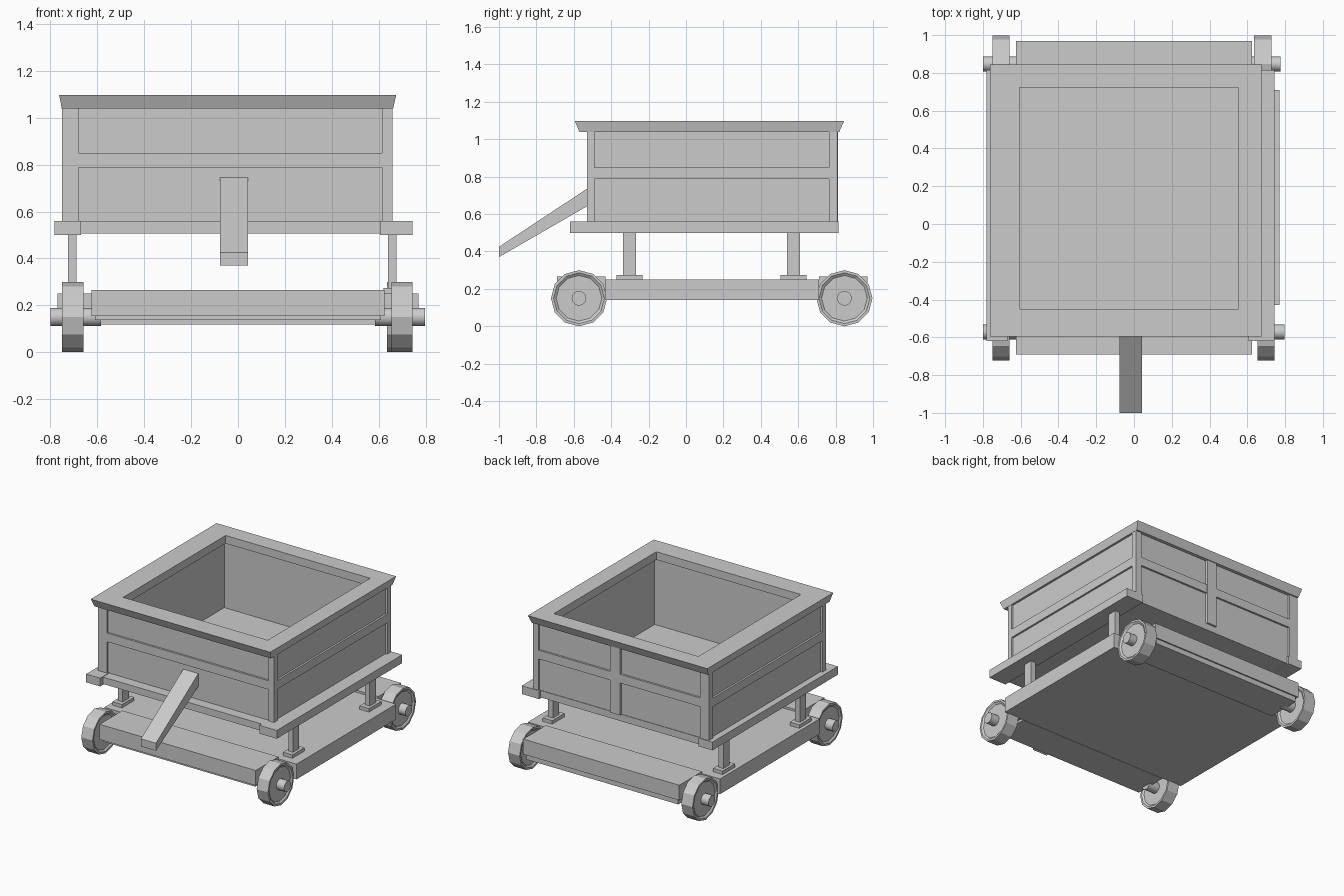
import bpy, bmesh, math

if "Cube" in bpy.data.objects:
    bpy.data.objects.remove(bpy.data.objects["Cube"])


def make(name, bm):
    bmesh.ops.recalc_face_normals(bm, faces=bm.faces)
    me = bpy.data.meshes.new(name)
    bm.to_mesh(me)
    bm.free()
    ob = bpy.data.objects.new(name, me)
    bpy.context.collection.objects.link(ob)
    return ob


def box(name, x0, x1, y0, y1, z0, z1):
    bm = bmesh.new()
    bmesh.ops.create_cube(bm, size=1)
    for v in bm.verts:
        v.co.x = x1 if v.co.x > 0 else x0
        v.co.y = y1 if v.co.y > 0 else y0
        v.co.z = z1 if v.co.z > 0 else z0
    return make(name, bm)


def loft(name, loops, closed=True):
    """Bridge successive vertex loops; closed joins last to first, else caps."""
    bm = bmesh.new()
    vs = [[bm.verts.new(p) for p in lp] for lp in loops]
    n = len(vs[0])
    for k in range(len(vs) if closed else len(vs) - 1):
        a, b = vs[k], vs[(k + 1) % len(vs)]
        for i in range(n):
            j = (i + 1) % n
            bm.faces.new((a[i], a[j], b[j], b[i]))
    if not closed:
        bm.faces.new(vs[0])
        bm.faces.new(vs[-1])
    return make(name, bm)


def extrude_x(name, yz, x0, x1):
    return loft(name, [[(x, y, z) for y, z in yz] for x in (x0, x1)], False)


def rect(x0, x1, y0, y1, z):
    return [(x0, y0, z), (x1, y0, z), (x1, y1, z), (x0, y1, z)]


def lathe_x(name, profile, cy, cz, n):
    loops = [[(x, cy + r * math.cos(2 * math.pi * i / n),
               cz + r * math.sin(2 * math.pi * i / n)) for i in range(n)]
             for x, r in profile]
    return loft(name, loops, False)


# Chassis: wide deck, narrower end beams between the wheels
box("chassis_deck", -.77, .77, -.43, .71, .14, .25)
box("front_beam", -.625, .625, -.69, -.43, .155, .265)
box("rear_beam", -.625, .625, .71, .97, .155, .265)
box("front_under_board", -.61, .61, -.675, -.43, .138, .155)
box("rear_under_board", -.61, .61, .71, .96, .118, .155)

# Wheels with slightly recessed faces, and axle stubs
for label, cy, spots in (("front", -.572, ((-1, .66, .75, .80), (1, .655, .745, .797))),
                         ("rear", .847, ((-1, .66, .75, .80), (1, .635, .728, .775)))):
    for s, xi, xo, xe in spots:
        side = "left" if s < 0 else "right"
        prof = [(xi + .01, .122), (xi, .136), (xi, .15),
                (xo, .15), (xo, .136), (xo - .01, .122)]
        lathe_x(f"{label}_{side}_wheel", [(s * x, r) for x, r in prof], cy, .15, 12)
        axle = lathe_x(f"{label}_{side}_axle", [(s * .585, .039), (s * xe, .039)], cy, .15, 20)
        for f in axle.data.polygons:
            f.use_smooth = len(f.vertices) == 4

# Support posts with foot plates
for side, cx in (("left", -.707), ("right", .658)):
    for label, cy in (("front", -.302), ("rear", .575)):
        box(f"{label}_{side}_foot", cx - .038, cx + .038, cy - .07, cy + .07, .245, .275)
        box(f"{label}_{side}_support", cx - .019, cx + .019, cy - .035, cy + .035, .27, .51)

# Bed frame and floor
box("left_bed_rail", -.782, -.67, -.62, .815, .50, .56)
box("right_bed_rail", .605, .745, -.62, .815, .50, .56)
box("bed_floor", -.67, .605, -.59, .80, .507, .557)

# Tub walls (recessed panels)
X0, X1, Y0, Y1 = -.75, .66, -.53, .81
w = .014
loft("tub_walls", [rect(X0 + w, X1 - w, Y0 + w, Y1 - w, .55),
                   rect(X0 + w, X1 - w, Y0 + w, Y1 - w, 1.045),
                   rect(-.635, .58, -.47, .75, 1.045),
                   rect(-.635, .58, -.47, .75, .55)])

# Mid rail running round the tub, flush with the posts
loft("mid_rail", [rect(X0, X1, Y0, Y1, .787), rect(X0, X1, Y0, Y1, .85),
                  rect(X0 + .03, X1 - .03, Y0 + .03, Y1 - .03, .85),
                  rect(X0 + .03, X1 - .03, Y0 + .03, Y1 - .03, .787)])

# Corner posts and rear centre post
for side, x0, x1 in (("left", X0, -.68), ("right", .615, X1)):
    box(f"front_{side}_corner_post", x0, x1, Y0, -.49, .555, 1.045)
    box(f"rear_{side}_corner_post", x0, x1, .765, Y1, .555, 1.045)
box("rear_centre_post", -.04, .04, Y1 - .05, Y1 + .004, .555, 1.045)

# Flared rim
loft("rim", [rect(-.752, .662, -.57, .82, 1.04),
             rect(-.763, .675, -.595, .845, 1.098),
             rect(-.605, .553, -.45, .722, 1.098),
             rect(-.605, .553, -.45, .722, 1.04)])

# Pull handle
extrude_x("pull_handle", [(-1, .37), (-1, .425), (-.515, .745), (-.515, .65)], -.077, .043)
